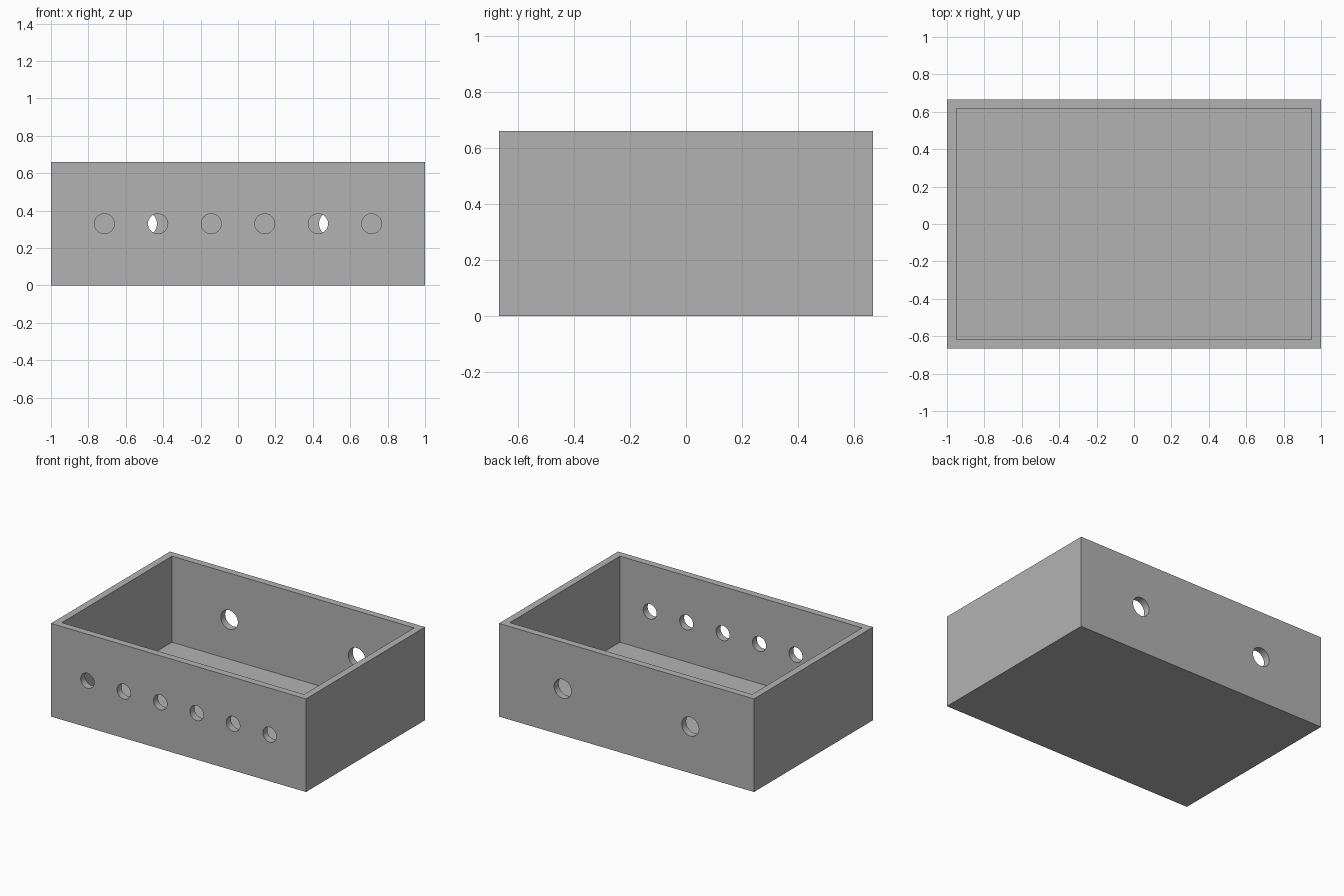
import bpy
from math import pi, radians

cube = bpy.data.objects.get("Cube")
if cube:
    bpy.data.objects.remove(cube, do_unlink=True)

LENGTH, DEPTH, HEIGHT, WALL = 2.0, 1.333, 0.66, 0.05

grey = bpy.data.materials.new("plain_grey")
grey.use_nodes = True
grey.diffuse_color = (0.45, 0.45, 0.45, 1)
grey.node_tree.nodes["Principled BSDF"].inputs["Base Color"].default_value = (0.45, 0.45, 0.45, 1)


def block(name, size, z):
    bpy.ops.mesh.primitive_cube_add(size=1, location=(0, 0, z))
    obj = bpy.context.object
    obj.name = name
    obj.scale = size
    bpy.ops.object.transform_apply(location=True, rotation=False, scale=True)
    obj.data.materials.append(grey)
    return obj


def hole(x, y, radius):
    bpy.ops.mesh.primitive_cylinder_add(vertices=48, radius=radius, depth=WALL * 4,
                                        location=(x, y, HEIGHT / 2), rotation=(pi / 2, 0, 0))
    obj = bpy.context.object
    obj.name = "hole_cutter"
    obj.data.materials.append(grey)
    return obj


# Open-topped box
box = block("enclosure_box", (LENGTH, DEPTH, HEIGHT), HEIGHT / 2)
cutters = [block("cavity_cutter", (LENGTH - 2 * WALL, DEPTH - 2 * WALL, HEIGHT), HEIGHT / 2 + WALL)]

# Six evenly spaced holes in the front wall, two larger ones in the back wall
cutters += [hole(LENGTH * (i / 7 - 0.5), -DEPTH / 2, 0.053) for i in range(1, 7)]
cutters += [hole(side * LENGTH / 4, DEPTH / 2, 0.067) for side in (-1, 1)]

# Cut the cavity and holes, then remove the cutters
bpy.ops.object.select_all(action="DESELECT")
bpy.context.view_layer.objects.active = box
box.select_set(True)
for cutter in cutters:
    mod = box.modifiers.new("cut", "BOOLEAN")
    mod.operation = "DIFFERENCE"
    mod.solver = "EXACT"
    mod.object = cutter
    bpy.ops.object.modifier_apply(modifier=mod.name)
    bpy.data.objects.remove(cutter, do_unlink=True)

bpy.ops.object.shade_smooth_by_angle(angle=radians(30))
